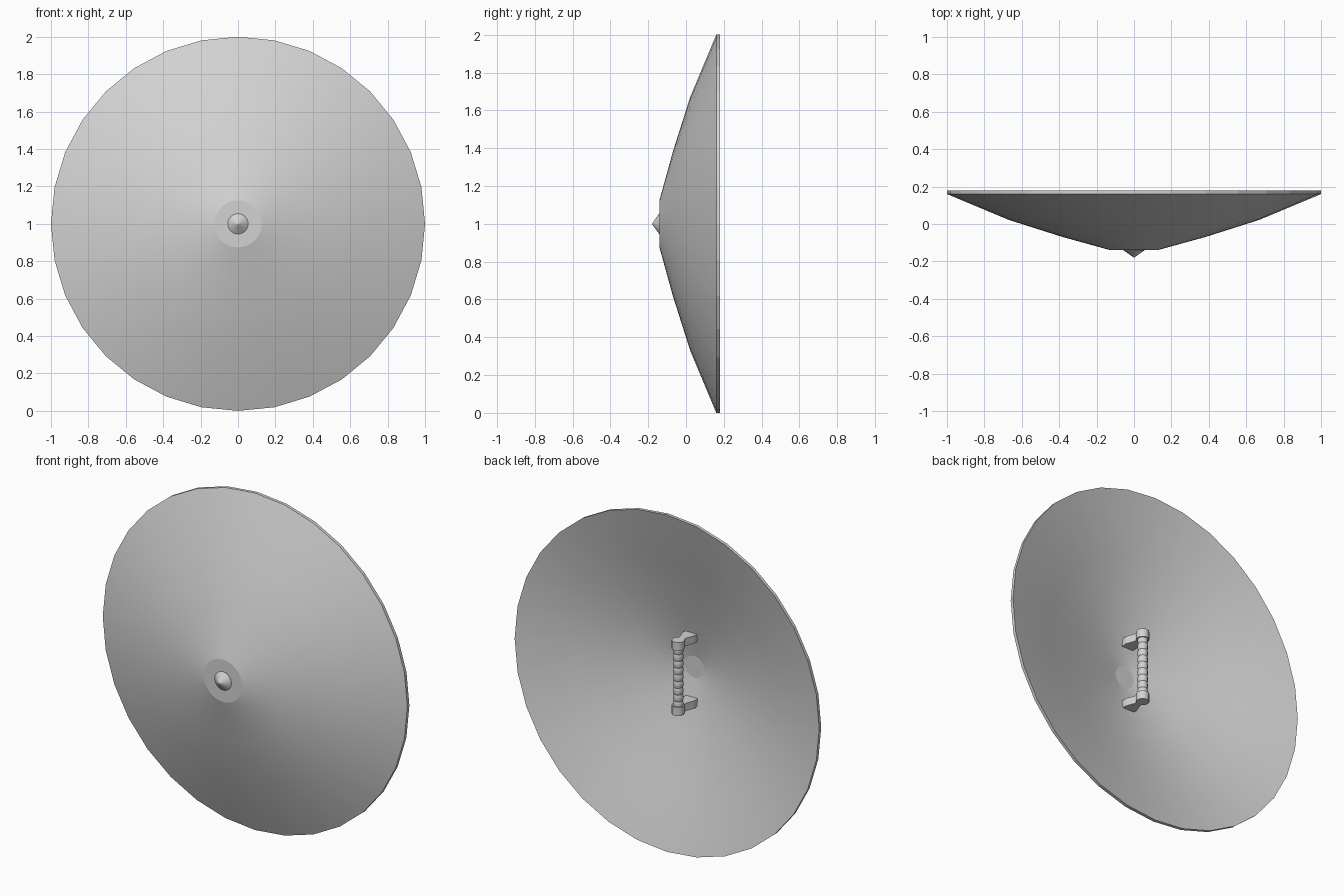
import bpy, bmesh
from math import sin, cos, pi, radians

if "Cube" in bpy.data.objects:
    bpy.data.objects.remove(bpy.data.objects["Cube"])

GREY = (0.65, 0.65, 0.65, 1)
metal = bpy.data.materials.new("grey metal")
metal.diffuse_color = GREY
metal.use_nodes = True
metal.node_tree.nodes["Principled BSDF"].inputs["Base Color"].default_value = GREY


def finish(bm, name, angle):
    bmesh.ops.recalc_face_normals(bm, faces=bm.faces)
    mesh = bpy.data.meshes.new(name)
    bm.to_mesh(mesh)
    bm.free()
    mesh.materials.append(metal)
    obj = bpy.data.objects.new(name, mesh)
    bpy.context.collection.objects.link(obj)
    bpy.ops.object.select_all(action='DESELECT')
    obj.select_set(True)
    bpy.context.view_layer.objects.active = obj
    bpy.ops.object.shade_smooth_by_angle(angle=radians(angle))


def lathe(name, profile, sides, place, angle):
    """Revolve (radius, height) points; both ends are closed by flat caps."""
    bm = bmesh.new()
    rings = [[bm.verts.new(place(r * cos(2 * pi * i / sides), r * sin(2 * pi * i / sides), h))
              for i in range(sides)] for r, h in profile]
    for a, b in zip(rings, rings[1:]):
        for i in range(sides):
            j = (i + 1) % sides
            bm.faces.new((a[i], a[j], b[j], b[i]))
    bm.faces.new(rings[0])
    bm.faces.new(rings[-1])
    finish(bm, name, angle)


def facing_front(a, b, h):
    return (a, h, 1 + b)


def upright(a, b, h):
    return (a, HANDLE_Y + b, h)


# Shield dish: outer face, thin rim, then the inner face of a thick shell
lathe("shield_dish",
      [(0.126, -0.14), (0.38, -0.07), (0.67, 0.022), (1, 0.16), (1, 0.179),
       (0.655, 0.082), (0.37, -0.015), (0.064, -0.078)],
      32, facing_front, 9)

# Pointed boss in the middle of the front
lathe("front_spike", [(0.055, -0.132), (0.055, -0.141), (0.015, -0.17), (0.002, -0.179)],
      16, facing_front, 35)

# Wrapped grip, a stack of shallow beads
HANDLE_Y = 0.073
BEADS = 9
low, high = 0.82, 1.18
step = (high - low) / BEADS
wrap = []
for k in range(BEADS):
    z = low + k * step
    wrap += [(0.025, z), (0.028, z + 0.2 * step), (0.028, z + 0.8 * step)]
wrap.append((0.025, high))
lathe("handle_grip", wrap, 12, upright, 30)

# Brackets: a round collar and a flared arm running into the dish
ARM = [(0.038, -0.08), (0.038, -0.02), (0.019, 0.03), (0.019, HANDLE_Y)]
for label, z in (("upper", 1.193), ("lower", 0.807)):
    lathe(label + "_collar", [(0.036, z - 0.025), (0.036, z + 0.025)], 12, upright, 35)
    bm = bmesh.new()
    outline = ARM + [(-x, y) for x, y in reversed(ARM)]
    base = bm.faces.new([bm.verts.new((x, y, z - 0.023)) for x, y in outline])
    top = bmesh.ops.extrude_face_region(bm, geom=[base])["geom"]
    bmesh.ops.translate(bm, vec=(0, 0, 0.046),
                        verts=[v for v in top if isinstance(v, bmesh.types.BMVert)])
    finish(bm, label + "_arm", 20)
